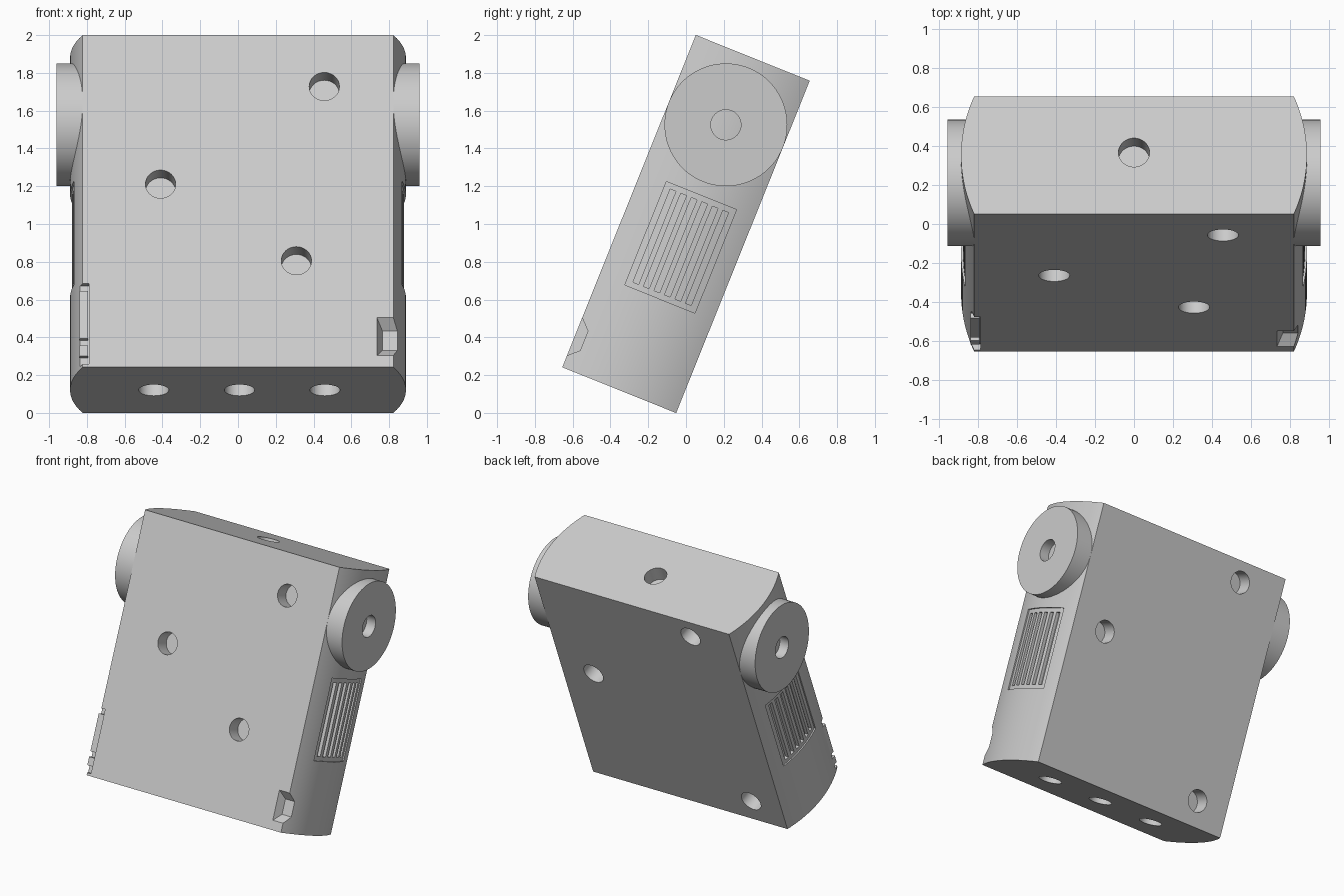
import bpy, bmesh, math
from mathutils import Matrix, Vector

if "Cube" in bpy.data.objects:
    bpy.data.objects.remove(bpy.data.objects["Cube"], do_unlink=True)

# Overall sizes in the untilted frame: x width, y depth, z length
D, L = 0.325, 0.948          # half depth, half length
EDGE, BULGE = 0.822, 0.067   # half width at the edge, extra at the middle
R = (D * D + BULGE * BULGE) / (2 * BULGE)
HOLE, HOLE_DEPTH = 0.08, 0.11
TILT = Matrix.Translation((0, 0, 1)) @ Matrix.Rotation(-math.radians(21.9), 4, 'X')

grey = bpy.data.materials.new("light_grey")
grey.use_nodes = True
colour = (0.6, 0.6, 0.6, 1)
grey.diffuse_color = colour
grey.node_tree.nodes["Principled BSDF"].inputs["Base Color"].default_value = colour


def side_x(y):
    """Half width of the bulged side at depth y."""
    return EDGE + BULGE - R + math.sqrt(R * R - y * y)


def new_object(name, bm):
    bmesh.ops.recalc_face_normals(bm, faces=bm.faces)
    mesh = bpy.data.meshes.new(name)
    bm.to_mesh(mesh)
    bm.free()
    ob = bpy.data.objects.new(name, mesh)
    bpy.context.collection.objects.link(ob)
    mesh.materials.append(grey)
    return ob


def prism(name, outline, z0, z1):
    """Extrude an x,y outline along z."""
    bm = bmesh.new()
    face = bm.faces.new([bm.verts.new((x, y, z0)) for x, y in outline])
    top = bmesh.ops.extrude_face_region(bm, geom=[face])["geom"]
    verts = [v for v in top if isinstance(v, bmesh.types.BMVert)]
    bmesh.ops.translate(bm, verts=verts, vec=(0, 0, z1 - z0))
    return new_object(name, bm)


def box(name, x0, x1, y0, y1, z0, z1):
    return prism(name, [(x0, y0), (x1, y0), (x1, y1), (x0, y1)], z0, z1)


def cylinder(name, centre, axis, radius, depth, segments=48):
    bm = bmesh.new()
    turn = Vector(axis).to_track_quat('Z', 'Y').to_matrix().to_4x4()
    bmesh.ops.create_cone(bm, cap_ends=True, segments=segments, radius1=radius,
                          radius2=radius, depth=depth,
                          matrix=Matrix.Translation(centre) @ turn)
    return new_object(name, bm)


def side_cutter(s, y0, y1, z0, z1, depth, n=10):
    """Cutter whose floor follows the bulged side, sunk by depth."""
    ys = [y0 + (y1 - y0) * i / n for i in range(n + 1)]
    outline = [(s * (side_x(y) - depth), y) for y in ys]
    return prism("cutter", outline + [(s, y1), (s, y0)], z0, z1)


def carve(ob, cutters):
    for c in cutters:
        c.hide_render = True
        mod = ob.modifiers.new("cut", 'BOOLEAN')
        mod.operation, mod.solver, mod.object = 'DIFFERENCE', 'EXACT', c
    bpy.context.view_layer.update()
    graph = bpy.context.evaluated_depsgraph_get()
    mesh = bpy.data.meshes.new_from_object(ob.evaluated_get(graph))
    ob.modifiers.clear()
    ob.data = mesh
    for c in cutters:
        bpy.data.objects.remove(c, do_unlink=True)


def finish(ob):
    ob.matrix_world = TILT
    bpy.ops.object.select_all(action='DESELECT')
    ob.select_set(True)
    bpy.context.view_layer.objects.active = ob
    bpy.ops.object.shade_smooth_by_angle(angle=math.radians(20))


# Main body with bulged sides
steps = [-D + 2 * D * i / 28 for i in range(29)]
outline = [(side_x(y), y) for y in steps] + [(-side_x(y), y) for y in reversed(steps)]
body = prism("body", outline, -L, L)
cutters = []

# Round holes in the front, back, top and bottom
holes = [((x, -D, z), (0, 1, 0)) for x, z in ((0.457, 0.654), (-0.41, 0.097), (0.309, -0.34))]
holes += [((x, D, z), (0, 1, 0)) for x, z in ((-0.458, 0.80), (0.546, 0.099), (-0.562, -0.765))]
holes += [((x, 0, -L), (0, 0, 1)) for x in (-0.446, 0.008, 0.46)]
holes.append(((0, 0.015, L), (0, 0, 1)))
for centre, axis in holes:
    cutters.append(cylinder("cutter", centre, axis, HOLE, 2 * HOLE_DEPTH, 32))

# Slotted vents on both sides
for s in (1, -1):
    cutters.append(side_cutter(s, -0.18, 0.22, -0.42, 0.17, 0.01))
    for i in range(6):
        y = -0.13 + 0.06 * i
        cutters.append(side_cutter(s, y - 0.016, y + 0.016, -0.39, 0.14, 0.035, 2))

# Latch recess at the front right edge
cutters.append(box("cutter", -1, -0.79, -0.5, -0.29, -0.93, -0.47))

# Flared finger notch at the front left edge
bm = bmesh.new()
rings = [[bm.verts.new((x, y, z)) for x, z in ((x0, z0), (1, z0), (1, z1), (x0, z1))]
         for y, x0, z0, z1 in ((-D - 0.01, 0.73, -0.89, -0.655), (-0.27, 0.765, -0.83, -0.72))]
for ring in rings:
    bm.faces.new(ring)
for i in range(4):
    j = (i + 1) % 4
    bm.faces.new((rings[0][i], rings[0][j], rings[1][j], rings[1][i]))
cutters.append(new_object("cutter", bm))

carve(body, cutters)
finish(body)

# Latch pieces lying in the recess
for name, z0, z1 in (("latch_bar", -0.78, -0.51), ("latch_catch", -0.88, -0.82)):
    finish(box(name, -0.84, -0.795, -0.315, -0.27, z0, z1))

# Round hinge discs with centre holes
for s, name in ((1, "left_disc"), (-1, "right_disc")):
    disc = cylinder(name, (s * 0.88, 0, 0.566), (1, 0, 0), D, 0.16, 96)
    carve(disc, [cylinder("cutter", (s * 0.96, 0, 0.566), (1, 0, 0), HOLE, 0.2, 32)])
    finish(disc)
